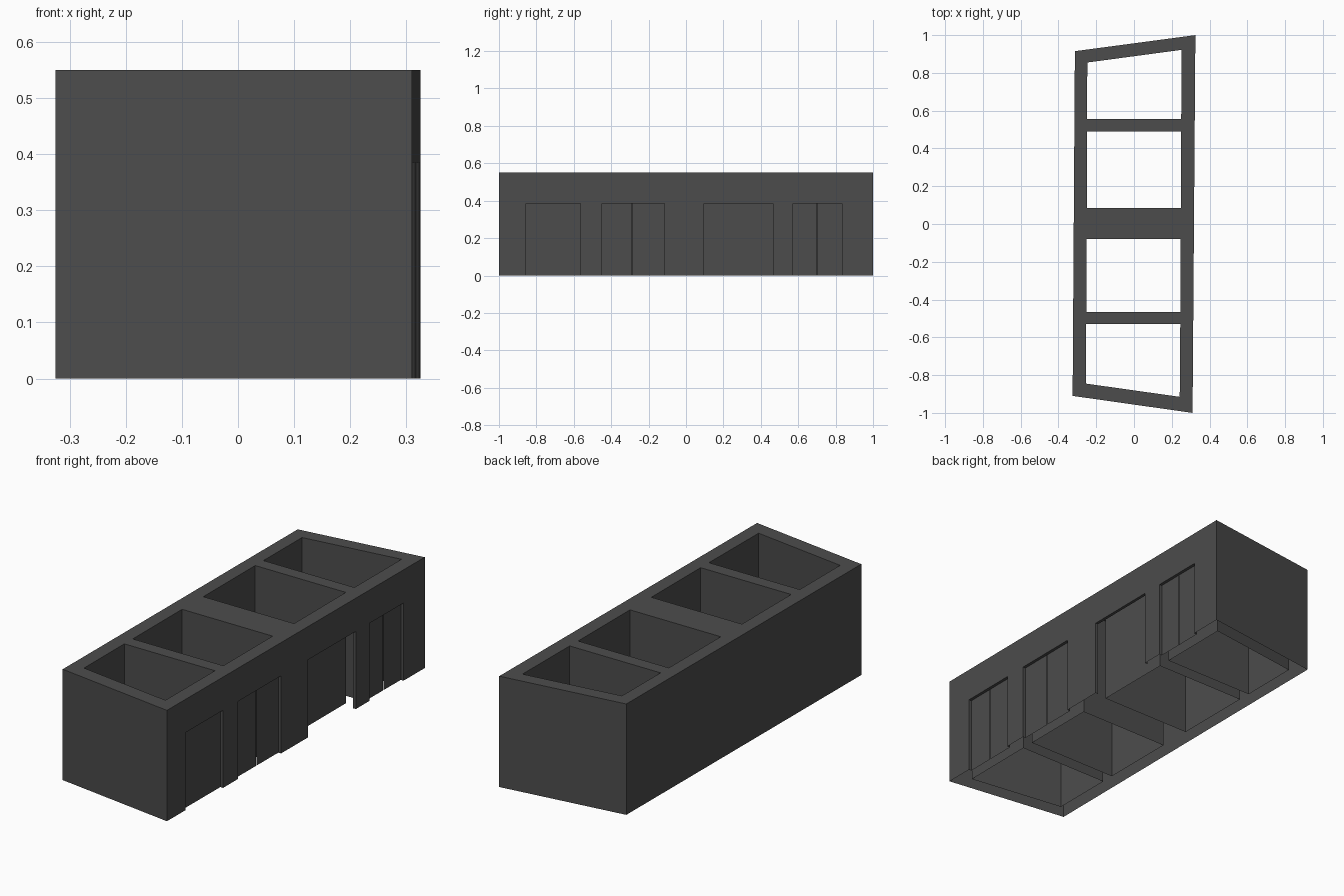
import bpy, bmesh
from mathutils import Vector

if "Cube" in bpy.data.objects:
    bpy.data.objects.remove(bpy.data.objects["Cube"])

H = 0.55           # wall height
DOOR_H = 0.385     # opening height
REVEAL = 0.015     # depth of the opening reveals

grey = bpy.data.materials.new("dark_grey")
grey.diffuse_color = (0.073, 0.073, 0.073, 1)
grey.use_nodes = True
grey.node_tree.nodes["Principled BSDF"].inputs["Base Color"].default_value = grey.diffuse_color

OUTER = [(-0.325, -0.91), (0.31, -1.0), (0.325, 1.0), (-0.313, 0.915)]
ROOMS = [
    [(-0.254, -0.845), (0.242, -0.915), (0.245, -0.53), (-0.253, -0.53)],
    [(-0.252, -0.465), (0.245, -0.465), (0.246, -0.08), (-0.251, -0.08)],
    [(-0.25, 0.085), (0.248, 0.085), (0.249, 0.49), (-0.249, 0.49)],
    [(-0.249, 0.555), (0.25, 0.555), (0.252, 0.922), (-0.247, 0.855)],
]
# openings along the right wall: (start y, end y, has door leaves)
OPENINGS = [(-0.855, -0.565, True), (-0.45, -0.115, True),
            (0.095, 0.465, False), (0.572, 0.835, True)]


def wall_x(y):
    return 0.3175 + 0.0075 * y


def make_object(name, faces):
    """Object from a list of point loops."""
    bm = bmesh.new()
    for loop in faces:
        bm.faces.new([bm.verts.new(p) for p in loop])
    return finish(name, bm)


def finish(name, bm):
    me = bpy.data.meshes.new(name)
    bm.to_mesh(me)
    bm.free()
    me.materials.append(grey)
    ob = bpy.data.objects.new(name, me)
    bpy.context.collection.objects.link(ob)
    return ob


def upright(a, b, z0=0.0, z1=H):
    """Vertical quad facing right of the direction a -> b."""
    return [(*a, z0), (*b, z0), (*b, z1), (*a, z1)]


# plain outer walls: front, back, left
make_object("outer_walls", [upright(OUTER[i], OUTER[(i + 1) % 4]) for i in (0, 2, 3)])

# right wall: one outline notched by the openings
outline = [(*OUTER[1], 0.0)]
reveals, leaves = [], []
for y0, y1, has_door in OPENINGS:
    a, b = (wall_x(y0), y0), (wall_x(y1), y1)
    ai, bi = (a[0] - REVEAL, y0), (b[0] - REVEAL, y1)
    outline += [(*a, 0), (*a, DOOR_H), (*b, DOOR_H), (*b, 0)]
    reveals += [upright(a, ai, 0, DOOR_H), upright(bi, b, 0, DOOR_H),
                [(*a, DOOR_H), (*ai, DOOR_H), (*bi, DOOR_H), (*b, DOOR_H)]]
    if has_door:
        # two leaves with a narrow joint between them
        mid = (y0 + y1) / 2 - 0.004
        for s, e in ((y0, mid - 0.001), (mid + 0.001, y1)):
            leaves.append(upright((wall_x(s) - REVEAL, s), (wall_x(e) - REVEAL, e), 0, DOOR_H))
outline += [(*OUTER[2], 0.0), (*OUTER[2], H), (*OUTER[1], H)]
make_object("right_wall", [outline])
make_object("opening_reveals", reveals)
make_object("door_leaves", leaves)

# room linings, facing into each room
for n, room in enumerate(ROOMS):
    make_object(f"room_lining_{n + 1}",
                [upright(room[(i + 1) % 4], room[i]) for i in range(4)])

# wall tops: outline with the rooms left open
bm = bmesh.new()
for loop in [OUTER] + ROOMS:
    vs = [bm.verts.new((x, y, H)) for x, y in loop]
    for i in range(4):
        bm.edges.new((vs[i], vs[(i + 1) % 4]))
bmesh.ops.triangle_fill(bm, edges=bm.edges[:], use_beauty=True, normal=Vector((0, 0, 1)))
for f in bm.faces:
    f.normal_update()
    if f.normal.z < 0:
        f.normal_flip()
finish("wall_tops", bm)
